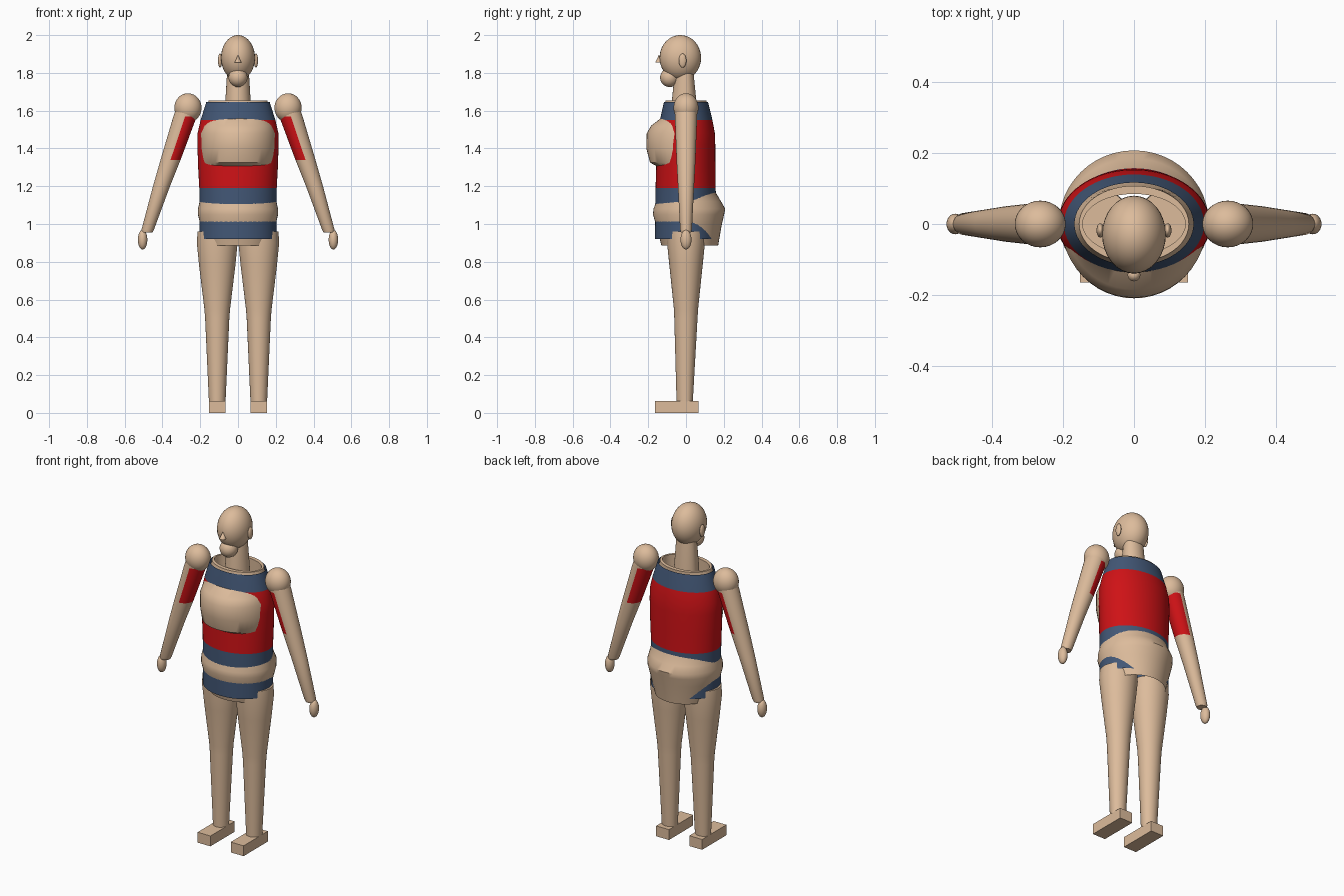
import bpy, bmesh, math

if "Cube" in bpy.data.objects:
    bpy.data.objects.remove(bpy.data.objects["Cube"])

def material(name, rgb):
    m = bpy.data.materials.new(name)
    m.diffuse_color = (*rgb, 1)
    m.use_nodes = True
    m.node_tree.nodes["Principled BSDF"].inputs["Base Color"].default_value = m.diffuse_color
    return m

skin = material("skin", (0.72, 0.50, 0.33))
red = material("red_cloth", (0.62, 0.006, 0.008))
blue = material("blue_cloth", (0.055, 0.095, 0.18))

def finish(name, bm, mats, angle=40):
    bmesh.ops.recalc_face_normals(bm, faces=bm.faces)
    me = bpy.data.meshes.new(name)
    bm.to_mesh(me)
    bm.free()
    ob = bpy.data.objects.new(name, me)
    bpy.context.collection.objects.link(ob)
    for m in mats:
        me.materials.append(m)
    bpy.ops.object.select_all(action='DESELECT')
    ob.select_set(True)
    bpy.context.view_layer.objects.active = ob
    bpy.ops.object.shade_smooth_by_angle(angle=math.radians(angle))
    return ob

def loft(name, rings, mats=(skin,), pick=None, caps=True, n=48):
    """Rings are (centre x, z, half width, front depth, back depth)."""
    bm = bmesh.new()
    loops = []
    for cx, z, rx, yf, yb in rings:
        loop = []
        for i in range(n):
            a = 2 * math.pi * i / n
            s = math.sin(a)
            loop.append(bm.verts.new((cx + rx * math.cos(a), s * (yb if s > 0 else yf), z)))
        loops.append(loop)
    for a, b in zip(loops, loops[1:]):
        for i in range(n):
            j = (i + 1) % n
            f = bm.faces.new((a[i], a[j], b[j], b[i]))
            if pick:
                f.material_index = pick(f.calc_center_median(), i)
    if caps:
        bm.faces.new(loops[0])
        bm.faces.new(loops[-1])
    return finish(name, bm, mats)

def ball(name, loc, size):
    bm = bmesh.new()
    bmesh.ops.create_uvsphere(bm, u_segments=32, v_segments=20, radius=1)
    bmesh.ops.scale(bm, vec=size, verts=bm.verts)
    bmesh.ops.translate(bm, vec=loc, verts=bm.verts)
    return finish(name, bm, (skin,))

# Head, jaw, nose
ball("head", (0, -0.03, 1.88), (0.09, 0.11, 0.12))
ball("jaw", (0, -0.087, 1.775), (0.05, 0.05, 0.05))
bm = bmesh.new()
bmesh.ops.create_cone(bm, cap_ends=True, segments=24, radius1=0.018, radius2=0, depth=0.04)
bmesh.ops.translate(bm, vec=(0, -0.144, 1.875), verts=bm.verts)
finish("nose", bm, (skin,))

# Neck
loft("neck", [(0, 1.55, 0.072, 0.08, 0.06), (0, 1.65, 0.067, 0.075, 0.055),
              (0, 1.80, 0.058, 0.06, 0.04)])

# Torso skin: hips and chest push out through the vest
loft("torso", [(0, 0.885, 0.17, 0.13, 0.17), (0, 1.0, 0.2, 0.16, 0.19),
               (0, 1.05, 0.212, 0.175, 0.202), (0, 1.08, 0.212, 0.172, 0.208),
               (0, 1.12, 0.203, 0.158, 0.185), (0, 1.18, 0.193, 0.145, 0.15),
               (0, 1.3, 0.195, 0.145, 0.13), (0, 1.325, 0.199, 0.19, 0.12),
               (0, 1.40, 0.204, 0.21, 0.11), (0, 1.48, 0.205, 0.208, 0.105),
               (0, 1.52, 0.192, 0.185, 0.105), (0, 1.57, 0.175, 0.12, 0.105),
               (0, 1.655, 0.155, 0.108, 0.108), (0, 1.655, 0.145, 0.085, 0.085),
               (0, 1.55, 0.15, 0.085, 0.085)], caps=False)

# Vest with blue hem, red body and blue collar
loft("vest", [(0, 0.92, 0.203, 0.164, 0.164), (0, 1.1, 0.203, 0.163, 0.16),
              (0, 1.19, 0.205, 0.161, 0.157), (0, 1.3, 0.211, 0.158, 0.156),
              (0, 1.42, 0.215, 0.155, 0.155), (0, 1.48, 0.214, 0.151, 0.153),
              (0, 1.55, 0.198, 0.138, 0.14), (0, 1.645, 0.168, 0.117, 0.117)],
     (blue, red), lambda c, i: int(1.19 < c.z < 1.55), caps=False, n=64)

for s, side in ((-1, "right"), (1, "left")):
    ball(side + "_ear", (s * 0.095, -0.018, 1.865), (0.011, 0.02, 0.037))

    # Arm with red on the inner upper face
    ball(side + "_shoulder", (s * 0.265, 0, 1.615), (0.072, 0.066, 0.077))
    arm = [(1.6, 0.27, 0.062), (1.57, 0.28, 0.062), (1.34, 0.357, 0.053),
           (1.2, 0.405, 0.045), (0.97, 0.478, 0.033), (0.955, 0.481, 0.028)]
    loft(side + "_arm", [(s * x, z, r, r * 0.95, r * 0.95) for z, x, r in arm], (skin, red),
         lambda c, i: int(1.34 < c.z < 1.57 and s * math.cos(2 * math.pi * (i + 0.5) / 48) < -0.05))
    ball(side + "_hand", (s * 0.505, 0, 0.917), (0.025, 0.029, 0.052))

    # Leg
    leg = [(0.96, 0.104, 0.1, 0.1), (0.9, 0.108, 0.1, 0.1), (0.78, 0.096, 0.088, 0.088),
           (0.55, 0.068, 0.064, 0.064), (0.5, 0.064, 0.062, 0.061), (0.06, 0.044, 0.05, 0.036)]
    loft(side + "_leg", [(s * 0.11, *r) for r in leg])

    # Foot block
    bm = bmesh.new()
    bmesh.ops.create_cube(bm, size=1)
    bmesh.ops.scale(bm, vec=(0.085, 0.23, 0.062), verts=bm.verts)
    bmesh.ops.translate(bm, vec=(s * 0.11, -0.05, 0.031), verts=bm.verts)
    finish(side + "_foot", bm, (skin,))
